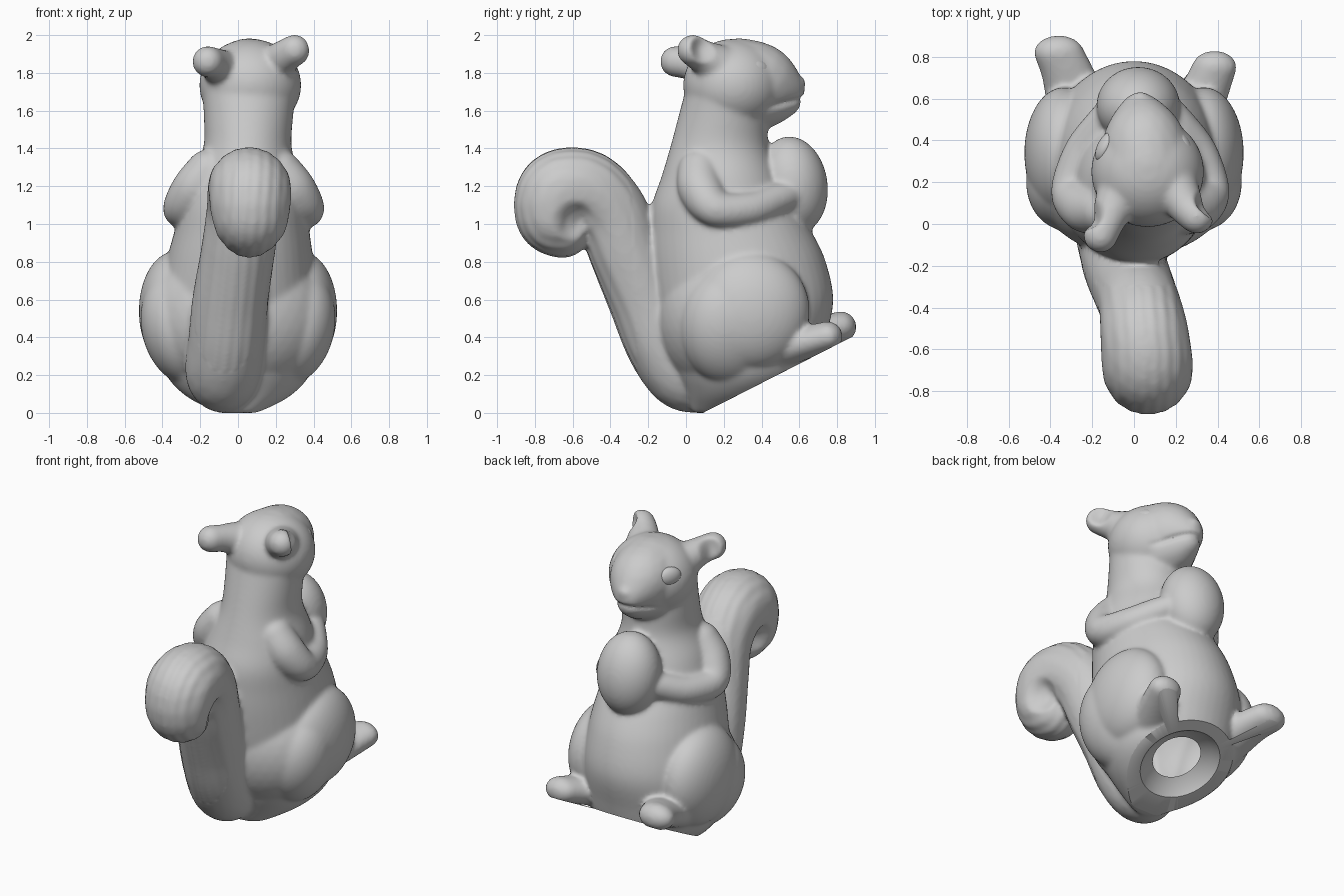
import bpy, bmesh, math
from mathutils import Vector, Matrix

if "Cube" in bpy.data.objects:
    bpy.data.objects.remove(bpy.data.objects["Cube"])

bm = bmesh.new()


def ball(c, r, rot=(0, 0, 0), target=None, sub=4):
    """Ellipsoid with centre c and radii r, rotation in degrees."""
    m = Matrix.Translation(c)
    for axis, a in zip("XYZ", rot):
        m = m @ Matrix.Rotation(math.radians(a), 4, axis)
    bmesh.ops.create_icosphere(target or bm, subdivisions=sub, radius=1,
                               matrix=m @ Matrix.Diagonal((*r, 1)))


def spline(pts, n):
    """Smooth interpolation through tuples of any length."""
    p = [pts[0], *pts, pts[-1]]
    out = []
    for i in range(1, len(p) - 2):
        for k in range(n):
            t = k / n
            out.append([0.5 * (2 * b + (c - a) * t + (2 * a - 5 * b + 4 * c - d) * t * t
                               + (3 * b - a - 3 * c + d) * t ** 3)
                        for a, b, c, d in zip(*p[i - 1:i + 3])])
    return out + [list(pts[-1])]


def limb(pts, n=9, widen=1.0):
    """Rounded limb through (x, y, z, radius) points."""
    for x, y, z, r in spline(pts, n):
        ball((x, y, z), (r * widen, r, r), sub=3)


def loft(rings, n=5, seg=48):
    """Horizontal ellipses (z, x centre, half width, y back, y front)."""
    loops = []
    for z, xc, rx, y0, y1 in spline(rings, n):
        loops.append([bm.verts.new((xc + rx * math.cos(a), (y0 + y1) / 2 + (y1 - y0) / 2 * math.sin(a), z))
                      for a in (2 * math.pi * i / seg for i in range(seg))])
    for a, b in zip(loops, loops[1:]):
        for i in range(seg):
            j = (i + 1) % seg
            bm.faces.new((a[i], a[j], b[j], b[i]))
    bm.faces.new(loops[0][::-1])
    bm.faces.new(loops[-1])


# torso and neck
loft([(0.00, 0.00, 0.12, 0.04, 0.30), (0.10, 0.00, 0.29, 0.00, 0.52),
      (0.22, 0.00, 0.39, -0.06, 0.68), (0.40, 0.00, 0.43, -0.13, 0.74),
      (0.60, 0.00, 0.42, -0.17, 0.78), (0.80, 0.01, 0.39, -0.19, 0.74),
      (0.95, 0.02, 0.36, -0.19, 0.67), (1.10, 0.03, 0.33, -0.18, 0.57),
      (1.25, 0.04, 0.29, -0.13, 0.50), (1.40, 0.05, 0.235, -0.085, 0.44),
      (1.55, 0.055, 0.235, -0.045, 0.43), (1.72, 0.06, 0.25, 0.0, 0.42)])
# rump, blending the haunches into the back
ball((0, 0.26, 0.50), (0.50, 0.42, 0.43))

# haunches and arms
for s in (-1, 1):
    ball((s * 0.335, 0.34, 0.54), (0.19, 0.315, 0.315), (12, 0, 0))
    ball((s * 0.28, 0.24, 0.46), (0.225, 0.28, 0.32), (0, s * 12, s * 20))
    o = 0.03
    limb([(o + s * 0.19, 0.07, 1.28, 0.115), (o + s * 0.265, 0.08, 1.18, 0.12),
          (o + s * 0.33, 0.16, 1.08, 0.098), (o + s * 0.28, 0.34, 1.08, 0.09),
          (o + s * 0.18, 0.48, 1.13, 0.085), (o + s * 0.13, 0.56, 1.16, 0.065)])

# feet
limb([(0.25, 0.46, 0.33, 0.11), (0.33, 0.62, 0.37, 0.09), (0.385, 0.75, 0.405, 0.08)], widen=1.35)
limb([(-0.25, 0.48, 0.34, 0.11), (-0.31, 0.70, 0.42, 0.09), (-0.36, 0.82, 0.455, 0.083)], widen=1.45)

# nut
ball((0.02, 0.565, 1.205), (0.20, 0.185, 0.26), (8, 0, 0))

# head: skull, tapered face, jaw, nose
ball((0.065, 0.25, 1.735), (0.27, 0.265, 0.245))
limb([(0.06, 0.28, 1.76, 0.225), (0.05, 0.38, 1.76, 0.20),
      (0.04, 0.46, 1.735, 0.152), (0.03, 0.53, 1.71, 0.10)])
limb([(0.05, 0.34, 1.67, 0.19), (0.04, 0.44, 1.655, 0.135), (0.03, 0.52, 1.655, 0.09)])
ball((0.03, 0.59, 1.745), (0.05, 0.045, 0.04))

# ears
limb([(0.19, 0.19, 1.83, 0.115), (0.245, 0.09, 1.885, 0.09), (0.30, 0.035, 1.92, 0.083)])
limb([(-0.06, 0.16, 1.80, 0.115), (-0.12, 0.03, 1.845, 0.087), (-0.16, -0.055, 1.86, 0.083)])

# curled tail
limb([(-0.08, 0.06, 0.15, 0.15), (-0.08, -0.02, 0.22, 0.20), (-0.06, -0.12, 0.38, 0.205),
      (-0.04, -0.21, 0.60, 0.203), (0.0, -0.315, 0.85, 0.198), (0.03, -0.40, 1.06, 0.198),
      (0.05, -0.53, 1.18, 0.212), (0.065, -0.67, 1.17, 0.22), (0.065, -0.70, 1.05, 0.205),
      (0.06, -0.655, 0.975, 0.155)])

# fuse all parts into one smooth skin
raw = bpy.data.meshes.new("raw")
bm.to_mesh(raw)
bm.free()
body = bpy.data.objects.new("squirrel_body", raw)
bpy.context.collection.objects.link(body)
rm = body.modifiers.new("fuse", 'REMESH')
rm.mode = 'VOXEL'
rm.voxel_size = 0.013
sm = body.modifiers.new("soften", 'SMOOTH')
sm.factor = 0.5
sm.iterations = 12
fused = bpy.data.meshes.new_from_object(body.evaluated_get(bpy.context.evaluated_depsgraph_get()))
body.modifiers.clear()
body.data = fused

bm = bmesh.new()
bm.from_mesh(fused)
bm.normal_update()


def dent(c, r, push):
    c, push = Vector(c), Vector(push)
    for v in bm.verts:
        d = (v.co - c).length / r
        if d < 1:
            v.co += push * (1 - d * d) ** 2


# ear cups and tail curl hollows
dent((0.35, 0.09, 1.93), 0.09, (-0.035, -0.03, 0))
dent((-0.19, 0.03, 1.87), 0.09, (0.03, -0.03, 0))
for s in (-1, 1):
    dent((0.06 + s * 0.17, -0.60, 1.02), 0.12, (-s * 0.05, 0, 0))

for v in bm.verts:
    x, y, z = v.co
    # mouth line
    if y > 0.40 and 1.5 < z < 1.75:
        mouth = 1.665 - 0.25 * (0.62 - y)
        v.co -= v.normal * 0.012 * min(1, (y - 0.40) * 10) * math.exp(-((z - mouth) / 0.014) ** 2)
    # faint fur ridges along the tail
    elif y < -0.26 - 0.05 * max(0, z - 0.5) and z < 1.4:
        v.co += v.normal * 0.0015 * math.sin(110 * (x - 0.08 * z) + 6 * y)

# slanted flat base with a recessed open hole
n = Vector((0, 0.51, -1)).normalized()
bmesh.ops.bisect_plane(bm, geom=bm.verts[:] + bm.edges[:] + bm.faces[:],
                       plane_co=(0, 0.09, 0), plane_no=n, clear_outer=True)
centre = Vector((0, 0.43, 0.173))
edges = [e for e in bm.edges if e.is_boundary]
for radius, depth in ((0.25, 0.0), (0.21, 0.04), (0.15, 0.07)):
    geom = bmesh.ops.extrude_edge_only(bm, edges=edges)["geom"]
    edges = [g for g in geom if isinstance(g, bmesh.types.BMEdge)]
    for v in (g for g in geom if isinstance(g, bmesh.types.BMVert)):
        d = v.co - centre
        d -= n * d.dot(n)
        v.co = centre + d.normalized() * radius - n * depth
bmesh.ops.recalc_face_normals(bm, faces=bm.faces[:])
bm.to_mesh(fused)
bm.free()
bpy.data.meshes.remove(raw)

# eyes
eyes = bmesh.new()
for s in (-1, 1):
    ball((0.05 + s * 0.183, 0.37, 1.81), (0.042, 0.08, 0.06), (0, 0, s * 28), eyes)
me = bpy.data.meshes.new("eyes")
eyes.to_mesh(me)
eyes.free()
eye_ob = bpy.data.objects.new("eyes", me)
bpy.context.collection.objects.link(eye_ob)

# smooth shading with a sharp base edge
for ob in (body, eye_ob):
    bpy.ops.object.select_all(action='DESELECT')
    ob.select_set(True)
    bpy.context.view_layer.objects.active = ob
    bpy.ops.object.shade_smooth_by_angle(angle=math.radians(45))
